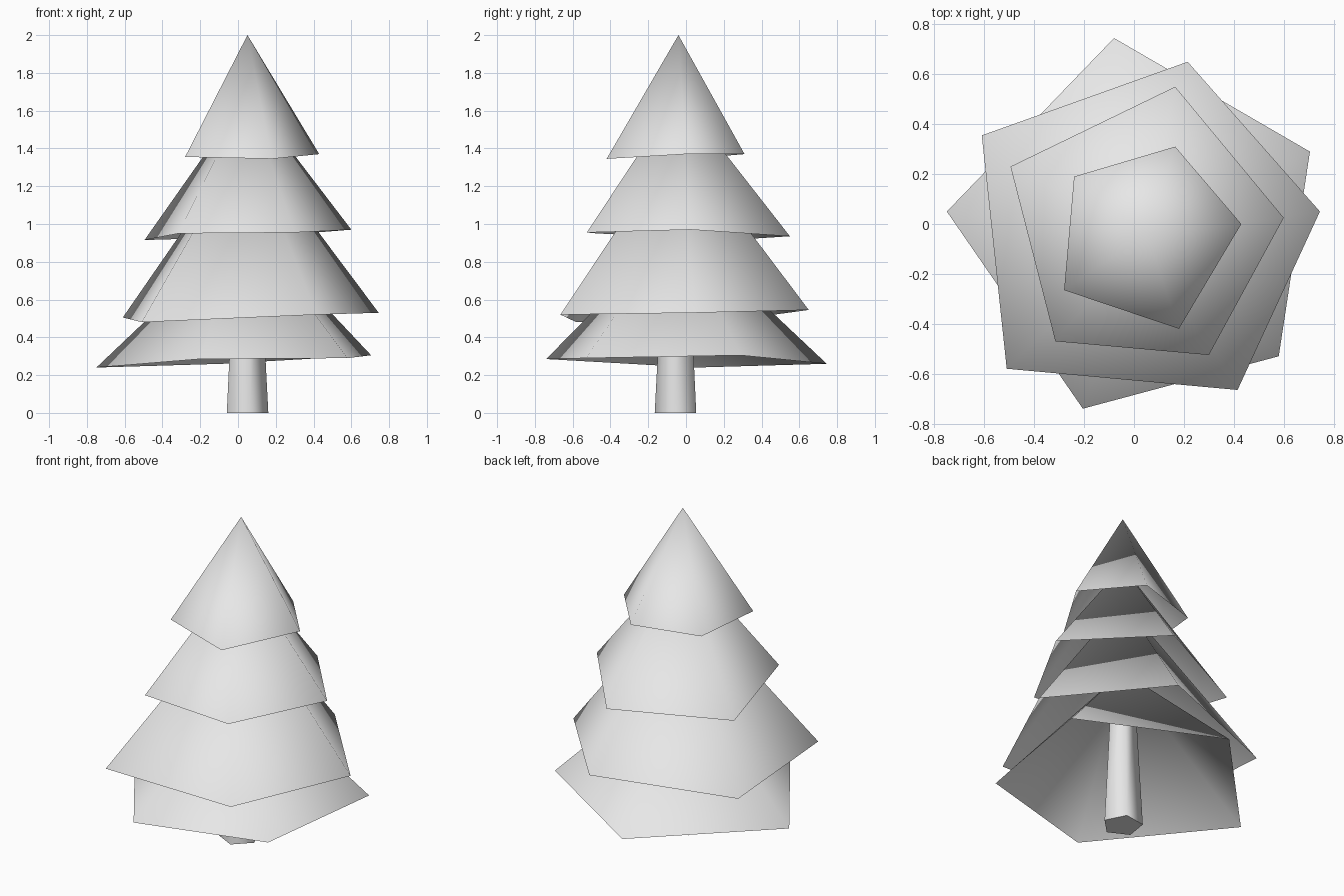
import bpy
import bmesh
import math
from mathutils import Vector

cube = bpy.data.objects.get("Cube")
if cube:
    bpy.data.objects.remove(cube, do_unlink=True)

# One plain grey for the whole tree
grey = bpy.data.materials.new("light_grey")
grey.use_nodes = True
grey.diffuse_color = (0.8, 0.8, 0.8, 1)
grey.node_tree.nodes["Principled BSDF"].inputs["Base Color"].default_value = (0.8, 0.8, 0.8, 1)


def add_object(name, bm):
    """Turn a bmesh into a named object with the grey material."""
    mesh = bpy.data.meshes.new(name)
    bm.to_mesh(mesh)
    bm.free()
    mesh.materials.append(grey)
    obj = bpy.data.objects.new(name, mesh)
    bpy.context.collection.objects.link(obj)
    return obj


def add_tier(name, apex, rim):
    """Smooth hollow cone from a hand-jittered five-point rim up to its apex."""
    bm = bmesh.new()
    tip = bm.verts.new(apex)
    ring = [bm.verts.new(point) for point in rim]
    for start, end in zip(ring, ring[1:] + ring[:1]):
        face = bm.faces.new((start, end, tip))
        face.smooth = True
        face.normal_update()
        # Keep every face pointing away from the trunk
        if face.normal.z < 0:
            face.normal_flip()
    return add_object(name, bm)


def add_trunk(name, centre, sides, rings, turn):
    """Tapered trunk with smooth sides and flat ends."""
    bm = bmesh.new()
    loops = []
    for radius, height in rings:
        loop = []
        for i in range(sides):
            angle = turn + math.tau * i / sides
            offset = Vector((radius * math.cos(angle), radius * math.sin(angle), height))
            loop.append(bm.verts.new(centre + offset))
        loops.append(loop)
    low, high = loops
    for i in range(sides):
        j = (i + 1) % sides
        bm.faces.new((low[i], low[j], high[j], high[i])).smooth = True
    bm.faces.new(low[::-1])
    bm.faces.new(high)
    return add_object(name, bm)


# Foliage tiers, each slightly tilted and uneven
add_tier("top_foliage", (0.05, -0.04, 2.0), [
    (-0.28, -0.265, 1.355), (0.18, -0.42, 1.345), (0.43, 0.0, 1.37),
    (0.165, 0.31, 1.37), (-0.24, 0.19, 1.36)])
add_tier("upper_foliage", (0.05, -0.04, 1.69), [
    (-0.315, -0.47, 0.95), (0.3, -0.525, 0.955), (0.6, 0.025, 0.97),
    (0.165, 0.55, 0.935), (-0.495, 0.23, 0.915)])
add_tier("middle_foliage", (0.05, -0.04, 1.46), [
    (-0.51, -0.58, 0.48), (0.415, -0.665, 0.52), (0.745, 0.05, 0.53),
    (0.215, 0.65, 0.545), (-0.61, 0.355, 0.505)])
add_tier("lower_foliage", (0.05, -0.04, 1.0), [
    (-0.205, -0.74, 0.285), (0.58, -0.53, 0.29), (0.705, 0.29, 0.305),
    (-0.08, 0.745, 0.26), (-0.75, 0.05, 0.24)])

# Trunk, reaching up inside the foliage
add_trunk("trunk", Vector((0.045, -0.05, 0)), 5,
          [(0.117, 0.0), (0.075, 0.8)], math.radians(135))
